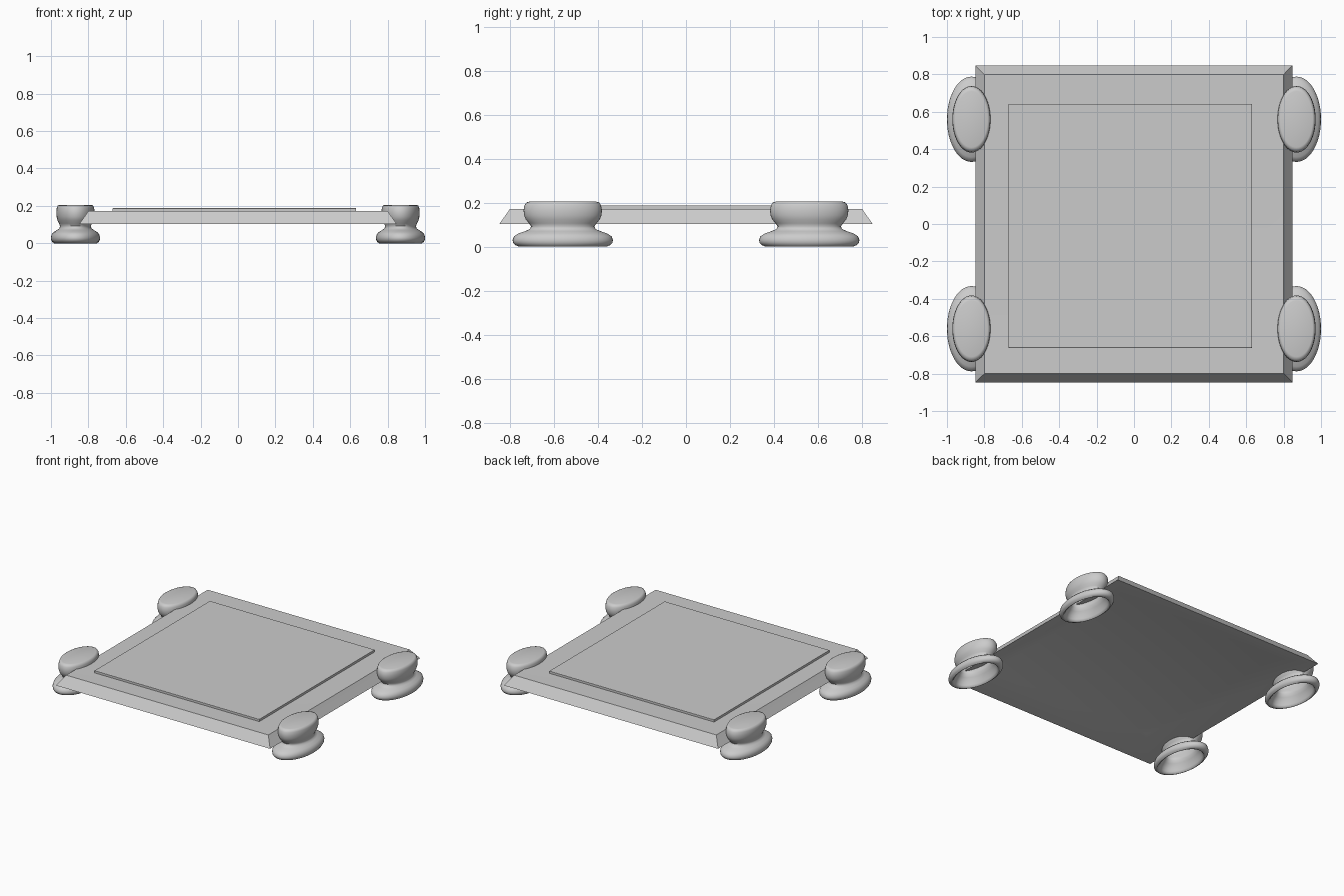
import bpy, bmesh, math

if "Cube" in bpy.data.objects:
    bpy.data.objects.remove(bpy.data.objects["Cube"])


def finish(name, bm, angle):
    bmesh.ops.recalc_face_normals(bm, faces=bm.faces)
    me = bpy.data.meshes.new(name)
    bm.to_mesh(me)
    bm.free()
    ob = bpy.data.objects.new(name, me)
    bpy.context.collection.objects.link(ob)
    bpy.ops.object.select_all(action='DESELECT')
    ob.select_set(True)
    bpy.context.view_layer.objects.active = ob
    bpy.ops.object.shade_smooth_by_angle(angle=math.radians(angle))
    return ob


def loft(name, profile, sides, cx=0, cy=0, sx=1, sy=1, phase=0, angle=35):
    """Stack rings of (radius, z) around a centre and cap both ends."""
    bm = bmesh.new()
    rings = []
    for r, z in profile:
        ring = []
        for i in range(sides):
            a = phase + 2 * math.pi * i / sides
            ring.append(bm.verts.new((cx + sx * r * math.cos(a),
                                      cy + sy * r * math.sin(a), z)))
        rings.append(ring)
    for lo, hi in zip(rings, rings[1:]):
        for i in range(sides):
            j = (i + 1) % sides
            bm.faces.new((lo[i], lo[j], hi[j], hi[i]))
    bm.faces.new(rings[0])
    bm.faces.new(rings[-1])
    return finish(name, bm, angle)


def square(name, profile, cx=0, cy=0):
    s = math.sqrt(2)
    return loft(name, profile, 4, cx, cy, s, s, math.pi / 4, 25)


# Platform: bevelled rim with a hollowed underside
square("platform", [(0.655, 0.17), (0.80, 0.172), (0.815, 0.15), (0.848, 0.104),
                    (0.842, 0.104), (0.65, 0.165)])

# Raised square panel, very slightly off centre
square("top_panel", [(0.652, 0.166), (0.652, 0.186), (0.648, 0.188)], -0.02, -0.01)

# Oval feet: domed cap, waist, flared hollow base
foot = [(0.150, 0.205), (0.165, 0.201), (0.174, 0.188), (0.178, 0.165),
        (0.176, 0.143), (0.168, 0.123), (0.153, 0.106), (0.144, 0.092),
        (0.149, 0.080), (0.170, 0.071), (0.202, 0.060), (0.222, 0.047),
        (0.228, 0.030), (0.226, 0.018), (0.216, 0.007), (0.198, 0.0),
        (0.186, 0.004), (0.178, 0.016), (0.170, 0.035), (0.150, 0.060),
        (0.134, 0.080), (0.134, 0.100), (0.155, 0.125), (0.162, 0.160),
        (0.145, 0.192)]
for fx, xn in ((-1, "left"), (1, "right")):
    for fy, yn in ((-1, "front"), (1, "back")):
        loft(f"foot_{yn}_{xn}", foot, 48, fx * 0.869, fy * 0.56, 0.575, 1, 0, 50)
